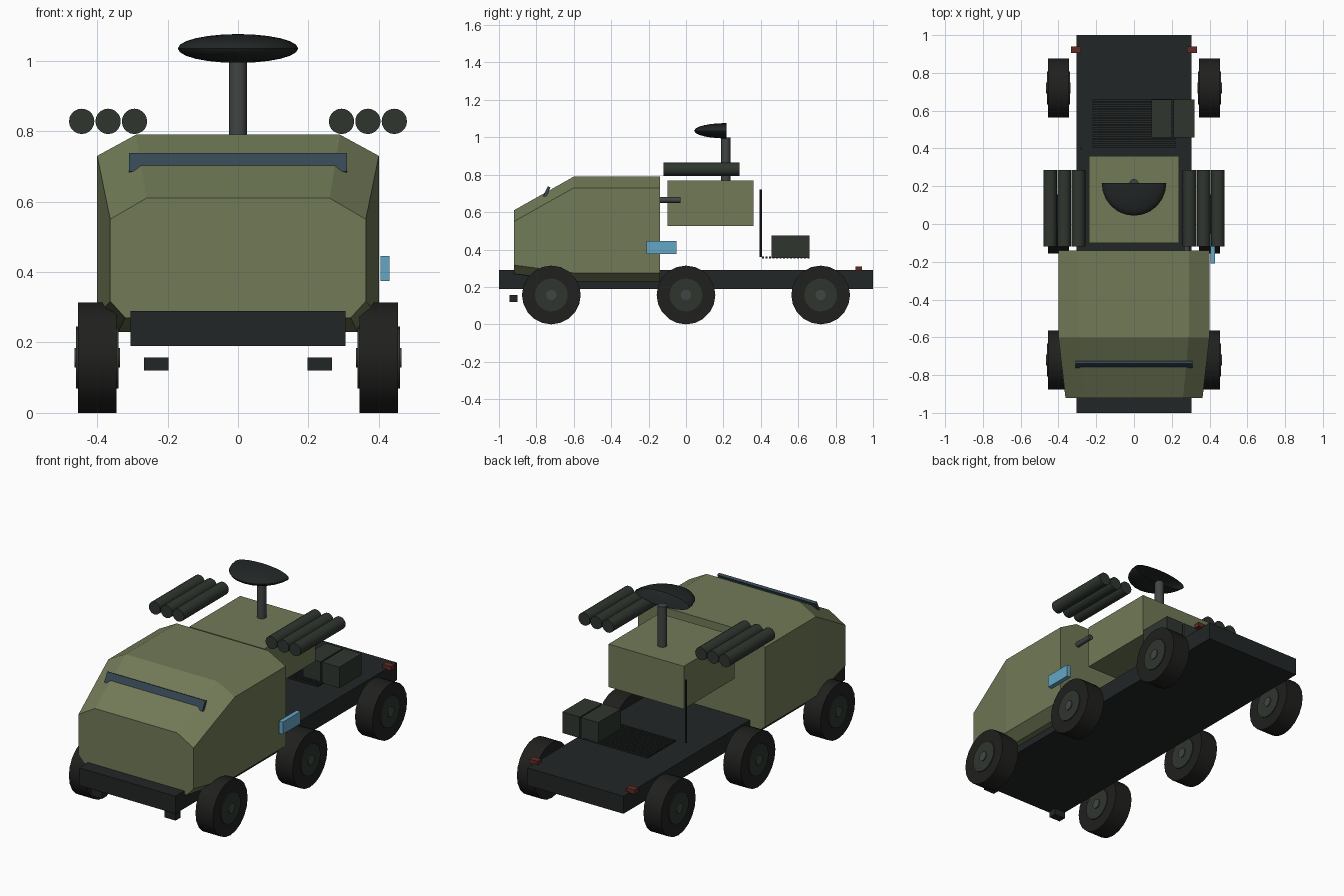
import bpy, bmesh, math
from mathutils import Matrix

if "Cube" in bpy.data.objects:
    bpy.data.objects.remove(bpy.data.objects["Cube"])


def material(name, rgb):
    m = bpy.data.materials.new(name)
    m.diffuse_color = (*rgb, 1)
    m.use_nodes = True
    m.node_tree.nodes["Principled BSDF"].inputs["Base Color"].default_value = m.diffuse_color
    return m


OLIVE = material("olive", (0.165, 0.195, 0.095))
DARK = material("dark_metal", (0.016, 0.019, 0.019))
RUBBER = material("rubber", (0.014, 0.015, 0.013))
GREEN = material("dark_green", (0.028, 0.036, 0.028))
STEEL = material("steel", (0.055, 0.06, 0.06))
GLASS = material("dark_glass", (0.035, 0.065, 0.09))
BLUE = material("mirror_blue", (0.13, 0.38, 0.56))
RED = material("lamp_red", (0.12, 0.025, 0.02))


def finish(name, bm, mat, smooth=False):
    bmesh.ops.recalc_face_normals(bm, faces=bm.faces)
    me = bpy.data.meshes.new(name)
    bm.to_mesh(me)
    bm.free()
    me.materials.append(mat)
    ob = bpy.data.objects.new(name, me)
    bpy.context.collection.objects.link(ob)
    if smooth:
        for o in bpy.context.selected_objects:
            o.select_set(False)
        ob.select_set(True)
        bpy.context.view_layer.objects.active = ob
        bpy.ops.object.shade_smooth_by_angle(angle=math.radians(35))
    return ob


def box(name, x, y, z, mat):
    """Box from (min, max) ranges."""
    bm = bmesh.new()
    size = [r[1] - r[0] for r in (x, y, z)]
    mid = [(r[0] + r[1]) / 2 for r in (x, y, z)]
    bmesh.ops.create_cube(bm, size=1, matrix=Matrix.Translation(mid) @ Matrix.Diagonal((*size, 1)))
    return finish(name, bm, mat)


def rod(name, axis, centre, r, length, mat, sides=20):
    bm = bmesh.new()
    rot = {"x": Matrix.Rotation(math.pi / 2, 4, "Y"),
           "y": Matrix.Rotation(math.pi / 2, 4, "X"), "z": Matrix()}[axis]
    bmesh.ops.create_cone(bm, cap_ends=True, segments=sides, radius1=r, radius2=r,
                          depth=length, matrix=Matrix.Translation(centre) @ rot)
    return finish(name, bm, mat, True)


# Chassis deck
box("chassis", (-0.305, 0.305), (-1, 1), (0.19, 0.29), DARK)

# Cab: chamfered sections lofted front to back
# each section: y, then half-profile (x, z) from bottom to top
full = [(0.34, 0.23), (0.40, 0.275), (0.40, 0.73), (0.29, 0.79)]
nose = [(0.32, 0.27), (0.363, 0.317), (0.363, 0.55), (0.26, 0.61)]
bm = bmesh.new()
rings = []
for y, half in ((-0.92, nose), (-0.60, full), (-0.14, full)):
    outline = half + [(-x, z) for x, z in reversed(half)]
    rings.append([bm.verts.new((x, y, z)) for x, z in outline])
for a, b in zip(rings, rings[1:]):
    for i in range(8):
        j = (i + 1) % 8
        bm.faces.new((a[i], a[j], b[j], b[i]))
bm.faces.new(rings[0])
bm.faces.new(rings[-1])
finish("cab", bm, OLIVE)

# Windscreen slit
slit = box("windscreen", (-0.31, 0.31), (-0.008, 0.008), (-0.029, 0.029), GLASS)
slit.location = (0, -0.744, 0.709)
slit.rotation_euler.x = math.radians(-25)

# Weapon housing behind the cab
box("rear_housing", (-0.238, 0.238), (-0.10, 0.36), (0.525, 0.77), OLIVE)

# Launch tubes, tow blocks, lamps and wheels on both sides
for s, side in ((-1, "left"), (1, "right")):
    for i in range(3):
        rod(f"launch_tube_{side}_{i + 1}", "y", (s * (0.294 + 0.075 * i), 0.083, 0.828),
            0.036, 0.405, GREEN)
    box(f"tow_block_{side}", sorted((s * 0.197, s * 0.267)), (-0.945, -0.90), (0.12, 0.158), DARK)
    box(f"rear_lamp_{side}", sorted((s * 0.28, s * 0.333)), (0.905, 0.94), (0.285, 0.31), RED)
    for y, place in ((-0.72, "front"), (0, "middle"), (0.72, "rear")):
        c = (s * 0.40, y, 0.157)
        rod(f"tyre_{place}_{side}", "x", c, 0.157, 0.11, RUBBER)
        rod(f"hub_{place}_{side}", "x", c, 0.088, 0.12, GREEN)
        rod(f"hub_cap_{place}_{side}", "x", c, 0.028, 0.13, STEEL, 12)

# Radar mast and half-bowl dish
rod("mast", "z", (0, 0.213, 0.885), 0.025, 0.23, STEEL, 16)
bm = bmesh.new()
bmesh.ops.create_uvsphere(bm, u_segments=24, v_segments=12, radius=1)
bmesh.ops.delete(bm, geom=[v for v in bm.verts if v.co.y > 0.001], context="VERTS")
bmesh.ops.transform(bm, verts=bm.verts, matrix=Matrix.Translation((0, 0.216, 1.035))
                    @ Matrix.Diagonal((0.171, 0.172, 0.041, 1)))
finish("dish", bm, DARK, True)

# Right-hand mirror and exhaust stub
box("side_mirror", (0.405, 0.43), (-0.21, -0.05), (0.375, 0.445), BLUE)
rod("exhaust_stub", "y", (0.28, -0.09, 0.665), 0.0155, 0.12, STEEL, 12)

# Antenna
rod("antenna", "z", (-0.28, 0.40, 0.54), 0.006, 0.36, DARK, 8)

# Engine grille slats
for i in range(14):
    y = 0.412 + i * 0.0187
    box(f"grille_slat_{i + 1}", (-0.22, 0.22), (y - 0.006, y + 0.006), (0.353, 0.362), DARK)

# Fuel cans
for i, x in enumerate((0.147, 0.265)):
    box(f"fuel_can_{i + 1}", (x - 0.055, x + 0.055), (0.457, 0.66), (0.355, 0.475), GREEN)
